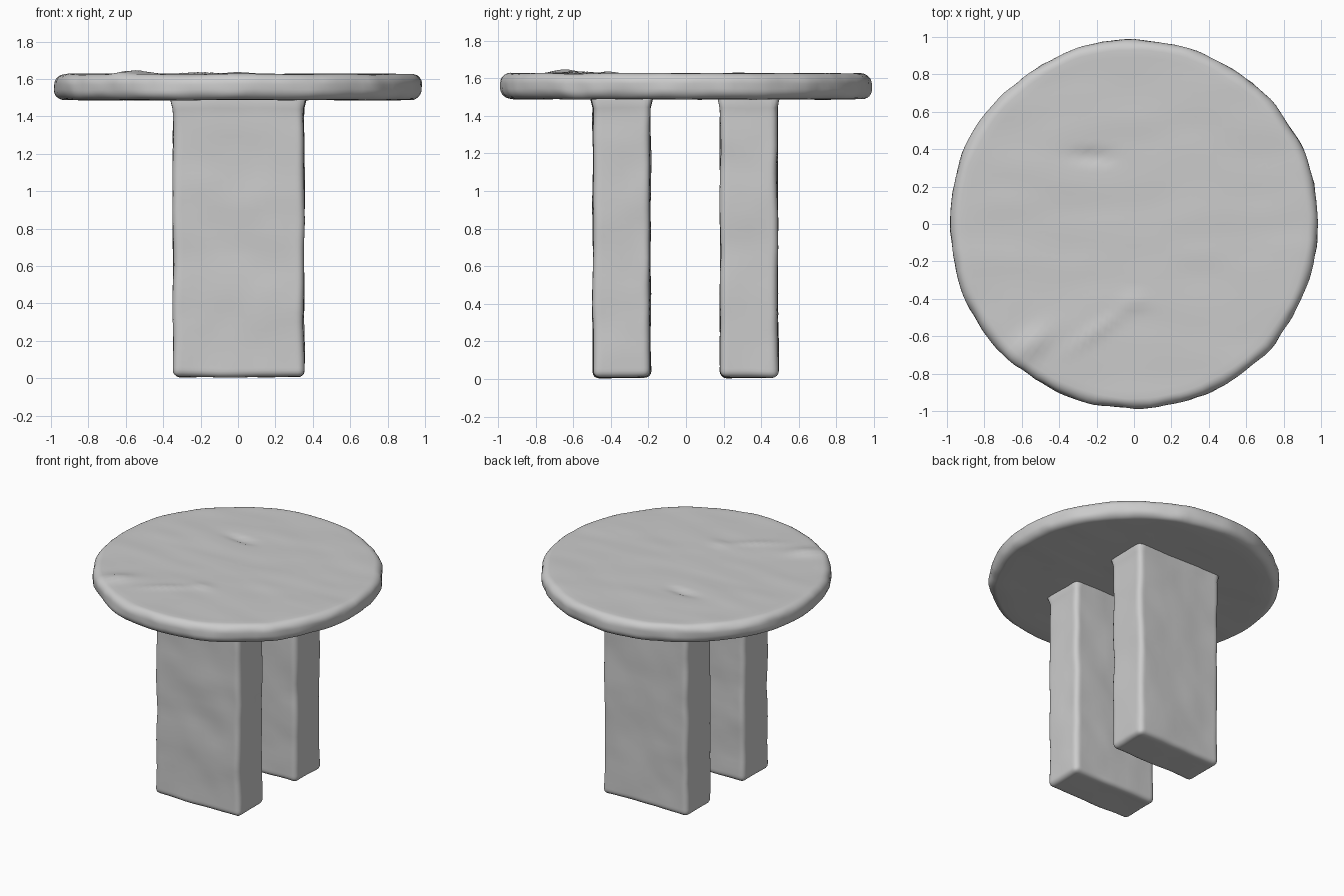
import bpy, bmesh, math
from mathutils import Vector, noise

cube = bpy.data.objects.get("Cube")
if cube:
    bpy.data.objects.remove(cube, do_unlink=True)

# Single stone colour
stone = bpy.data.materials.new("grey stone")
stone.use_nodes = True
grey = (0.6, 0.6, 0.6, 1)
stone.diffuse_color = grey
stone.node_tree.nodes["Principled BSDF"].inputs["Base Color"].default_value = grey


def finish(bm, name):
    bmesh.ops.recalc_face_normals(bm, faces=bm.faces)
    mesh = bpy.data.meshes.new(name)
    bm.to_mesh(mesh)
    bm.free()
    mesh.materials.append(stone)
    mesh.shade_smooth()
    obj = bpy.data.objects.new(name, mesh)
    bpy.context.collection.objects.link(obj)
    return obj


def bump(co, x, y, wide, deep, turn=0):
    """Soft oval bump height at a point, its long axis turned in degrees."""
    d = Vector((co.x - x, co.y - y))
    a = math.radians(turn)
    u = d.x * math.cos(a) + d.y * math.sin(a)
    v = d.y * math.cos(a) - d.x * math.sin(a)
    return math.exp(-(u / wide) ** 2 - (v / deep) ** 2)


def make_top(radius=0.985, low=1.488, high=1.626, corner=0.055):
    # Rounded slab profile spun about the centre
    flat = radius - corner
    profile = [(flat * i / 24, high) for i in range(24)]
    for zc, start in ((high - corner, 90), (low + corner, 0)):
        for i in range(7):
            a = math.radians(start - 15 * i)
            profile.append((flat + corner * math.cos(a), zc + corner * math.sin(a)))
    profile += [(flat * i / 10, low) for i in range(9, -1, -1)]
    bm = bmesh.new()
    verts = [bm.verts.new((r, 0, z)) for r, z in profile]
    edges = [bm.edges.new(pair) for pair in zip(verts, verts[1:])]
    bmesh.ops.spin(bm, geom=verts + edges, axis=(0, 0, 1), cent=(0, 0, 0),
                   angle=math.tau, steps=144, use_duplicate=False)
    bmesh.ops.remove_doubles(bm, verts=bm.verts, dist=0.0005)
    # Chipped rim and worn upper face
    for v in bm.verts:
        co = v.co.copy()
        rim = max(0, (co.xy.length - 0.8) / 0.18)
        chip = noise.noise(co * 5) * 0.013 + noise.noise(co * 13) * 0.006
        v.co.xy *= 1 + chip * rim
        v.co.z += noise.noise(Vector((co.x * 3, co.y * 7, co.z))) * 0.004
        if co.z > high - 0.03:
            v.co.z += 0.022 * bump(co, -0.55, -0.64, 0.11, 0.06, 35)
            v.co.z += 0.01 * bump(co, -0.2, -0.57, 0.18, 0.03, 35)
            v.co.z += 0.01 * bump(co, 0, -0.41, 0.08, 0.03)
            v.co.z -= 0.018 * bump(co, -0.22, 0.36, 0.11, 0.03)
    return finish(bm, "round_top")


def make_leg(name, y, seed):
    # Rounded slab, finely cut and gently weathered
    size, foot, head = Vector((0.7, 0.305, 1.5)), 0.008, 1.54
    size.z = head - foot
    bm = bmesh.new()
    bmesh.ops.create_cube(bm, size=1)
    for v in bm.verts:
        v.co = v.co * size
    bmesh.ops.bevel(bm, geom=bm.edges[:], offset=0.035, segments=4,
                    profile=0.5, affect='EDGES')
    for axis in range(3):
        normal = Vector([float(i == axis) for i in range(3)])
        cuts = round(size[axis] / 0.05)
        for i in range(1, cuts):
            bmesh.ops.bisect_plane(bm, geom=bm.verts[:] + bm.edges[:] + bm.faces[:],
                                   plane_co=normal * size[axis] * (i / cuts - 0.5),
                                   plane_no=normal)
    offset = Vector((seed, seed * 2, 0))
    for v in bm.verts:
        co = v.co.copy()
        wear = noise.noise_vector(co * 4 + offset) * 0.008
        wear += noise.noise_vector(co * 9 + offset) * 0.003
        v.co += wear
        v.co += Vector((0.003, y, (foot + head) / 2))
        # Small flare where the leg meets the top
        flare = max(0, 1 - abs(v.co.z - 1.49) / 0.03) * 0.012
        v.co.x += math.copysign(flare, co.x) * (abs(co.x) > 0.33)
        v.co.y += math.copysign(flare, co.y) * (abs(co.y) > 0.13)
    return finish(bm, name)


make_top()
make_leg("front_leg", -0.342, 1.7)
make_leg("back_leg", 0.335, 5.3)
